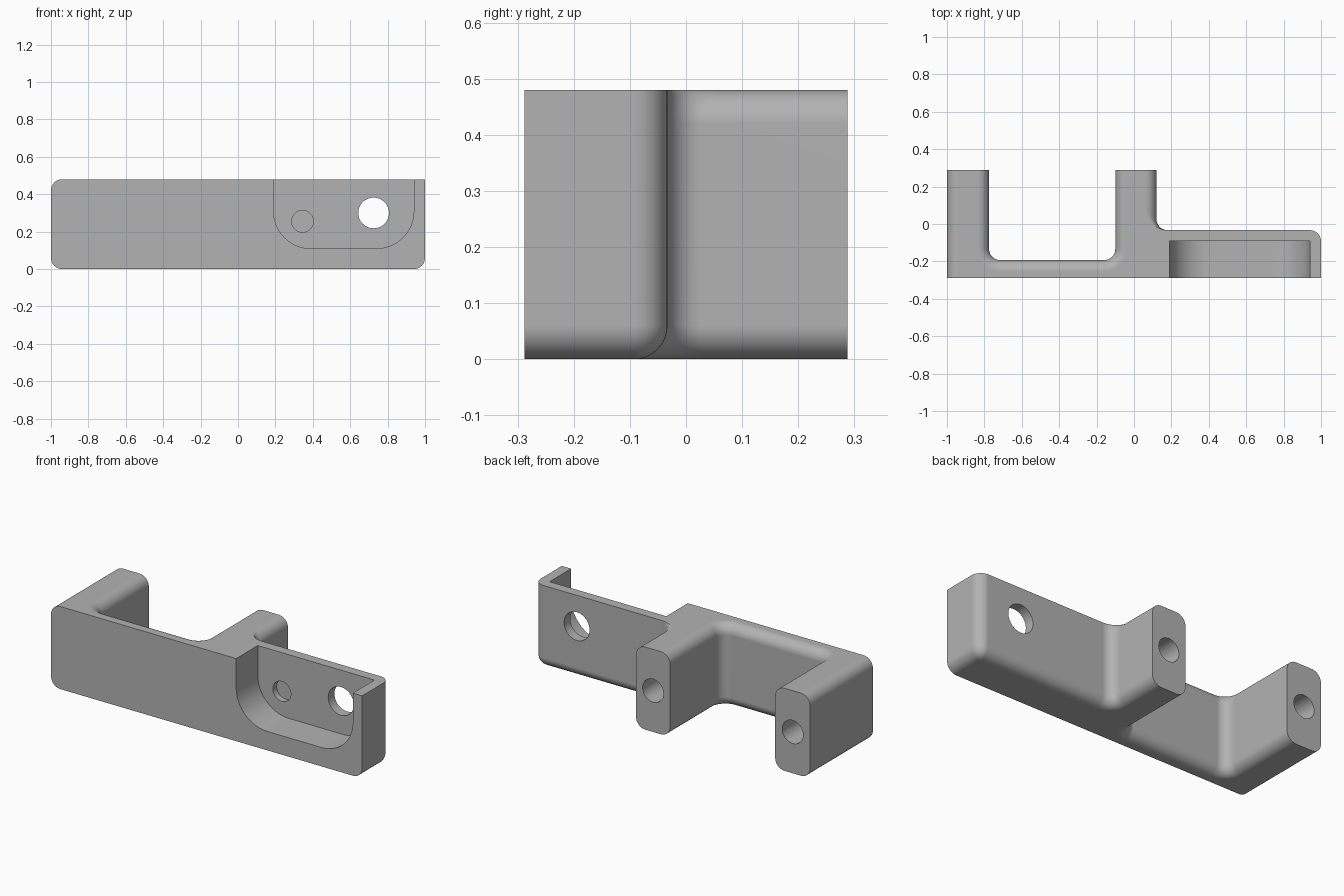
import bpy, bmesh
from math import sin, cos, pi
from mathutils import Vector

cube = bpy.data.objects.get("Cube")
if cube:
    bpy.data.objects.remove(cube)

HEIGHT, FRONT, BACK = 0.48, -0.288, 0.288
R, STEPS = 0.06, 10          # edge rounding

grey = bpy.data.materials.new("matte_grey")
grey.use_nodes = True
colour = (0.45, 0.45, 0.45, 1)
grey.diffuse_color = colour
grey.node_tree.nodes["Principled BSDF"].inputs["Base Color"].default_value = colour


def arcs(corners, steps):
    """Round the corners (x, y, radius) of a closed 2D outline."""
    pts = []
    for i, (x, y, r) in enumerate(corners):
        p = Vector((x, y))
        if r is None:
            pts.append(p)
            continue
        u = (Vector(corners[i - 1][:2]) - p).normalized()
        v = (Vector(corners[(i + 1) % len(corners)][:2]) - p).normalized()
        for k in range(steps + 1):
            t = k / steps * pi / 2
            pts.append(p + r * (u + v) - r * (cos(t) * v + sin(t) * u))
    return pts


def loft(name, rings):
    """Skin a stack of equal rings and cap both ends."""
    bm = bmesh.new()
    rows = [[bm.verts.new(p) for p in ring] for ring in rings]
    for a, b in zip(rows, rows[1:]):
        for i in range(len(a)):
            bm.faces.new((a[i - 1], a[i], b[i], b[i - 1]))
    bm.faces.new(rows[0][::-1])
    bm.faces.new(rows[-1])
    bmesh.ops.remove_doubles(bm, verts=bm.verts, dist=1e-5)
    bmesh.ops.recalc_face_normals(bm, faces=bm.faces)
    mesh = bpy.data.meshes.new(name)
    bm.to_mesh(mesh)
    bm.free()
    mesh.materials.append(grey)
    obj = bpy.data.objects.new(name, mesh)
    bpy.context.collection.objects.link(obj)
    return obj


def section(z, d, dp):
    """Plan outline at height z: d insets the prongs, dp insets the plate."""
    outline = [
        (-1 + d, FRONT, None), (1 - dp, FRONT, None),
        (1 - dp, -0.033 - dp, R - dp), (0.12 - d, -0.033 - dp, R + d),
        (0.12 - d, BACK, None), (-0.1 + d, BACK, None),
        (-0.1 + d, -0.193 - d, R + d), (-0.775 - d, -0.193 - d, R + d),
        (-0.775 - d, BACK, None), (-1 + d, BACK, None)]
    return [(p.x, p.y, z) for p in arcs(outline, STEPS)]


# Body: rounded along the bottom and along the top of the prongs and slot
angles = [k / STEPS * pi / 2 for k in range(STEPS + 1)]
levels = [(R * (1 - cos(a)), R * (1 - sin(a))) for a in angles]
rings = [section(z, d, d) for z, d in levels]
rings += [section(HEIGHT - z, d, 0) for z, d in reversed(levels)]
bracket = loft("mounting_bracket", rings)


def cutter(name, pts, y0, y1):
    return loft(name, [[(p[0], y, p[1]) for p in pts] for y in (y0, y1)])


def hole(name, x, z, r, y0, y1):
    turn = [2 * pi * k / 48 for k in range(48)]
    return cutter(name, [(x + r * cos(t), z + r * sin(t)) for t in turn], y0, y1)


# Front pocket, plate holes and prong screw holes
pocket = arcs([(0.19, 0.6, None), (0.19, 0.11, 0.2),
               (0.94, 0.11, 0.2), (0.94, 0.6, None)], 20)
cutters = [
    cutter("pocket_cutter", pocket, -0.4, -0.09),
    hole("through_hole_cutter", 0.725, 0.3, 0.082, -0.2, 0.1),
    hole("blind_hole_cutter", 0.345, 0.255, 0.058, -0.2, -0.055),
    hole("middle_screw_hole_cutter", 0.01, 0.24, 0.067, -0.05, 0.4),
    hole("right_screw_hole_cutter", -0.8875, 0.24, 0.067, -0.05, 0.4)]

bpy.ops.object.select_all(action="DESELECT")
bpy.context.view_layer.objects.active = bracket
bracket.select_set(True)
for c in cutters:
    c.hide_render = True
    mod = bracket.modifiers.new("cut", "BOOLEAN")
    mod.operation, mod.solver, mod.object = "DIFFERENCE", "EXACT", c
    bpy.ops.object.modifier_apply(modifier=mod.name)
for c in cutters:
    bpy.data.objects.remove(c)

# Smooth roundings, crisp edges and flat-looking planes
bpy.ops.object.shade_smooth_by_angle(angle=pi / 6)
weighted = bracket.modifiers.new("flat_planes", "WEIGHTED_NORMAL")
weighted.keep_sharp = True
